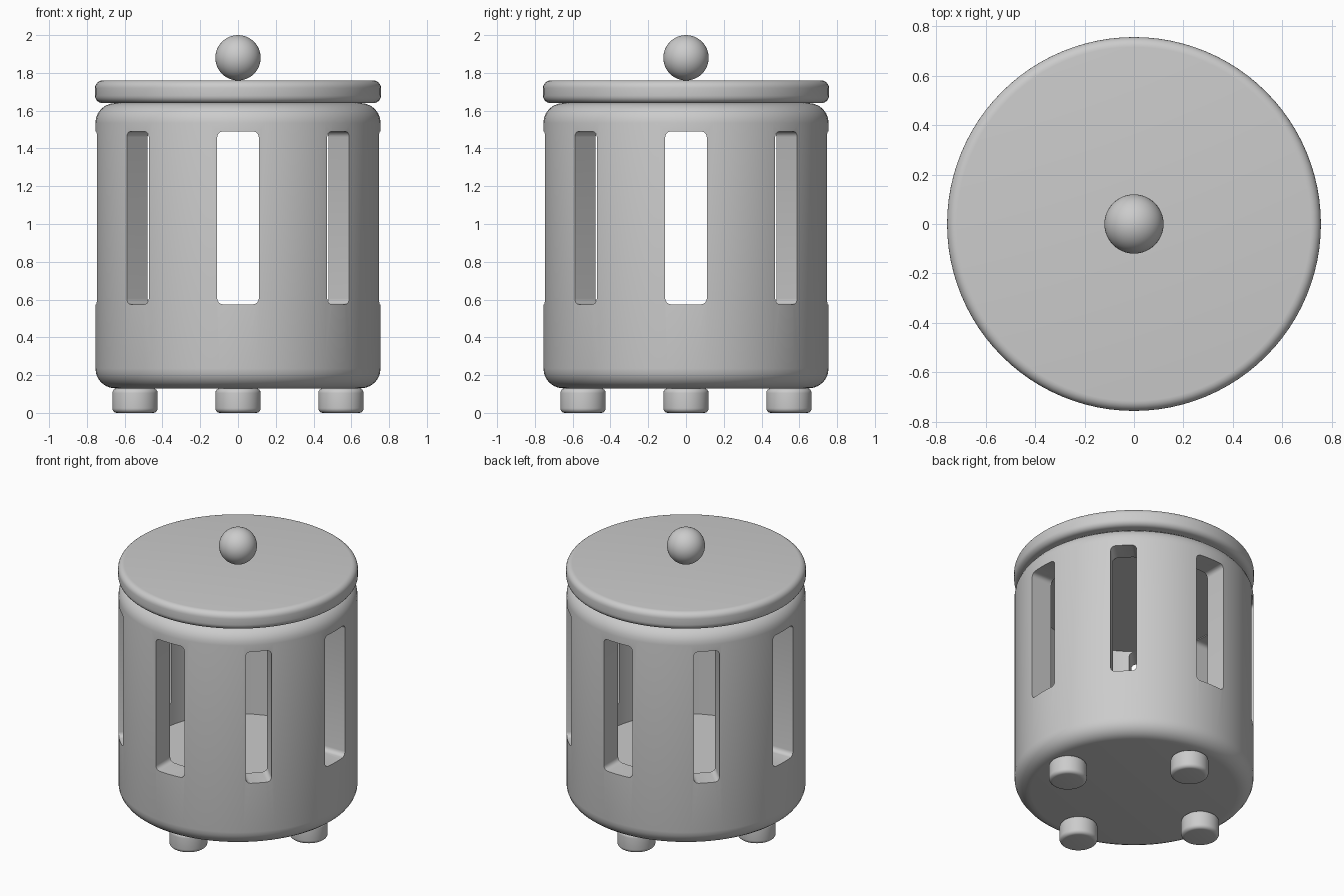
import bpy, math

cube = bpy.data.objects.get("Cube")
if cube:
    bpy.data.objects.remove(cube, do_unlink=True)

grey = bpy.data.materials.new("plain_grey")
grey.use_nodes = True
GREY = (0.6, 0.6, 0.6, 1)
grey.diffuse_color = GREY
grey.node_tree.nodes["Principled BSDF"].inputs["Base Color"].default_value = GREY


def finish(ob, name, angle=35):
    ob.name = name
    ob.data.materials.append(grey)
    bpy.ops.object.shade_smooth_by_angle(angle=math.radians(angle))
    return ob


def apply_modifier(ob, mod):
    bpy.context.view_layer.objects.active = ob
    bpy.ops.object.modifier_apply(modifier=mod.name)


def drum(name, radius, low, high, bevel=0, x=0, y=0, sides=96):
    """Upright cylinder with rounded rims."""
    bpy.ops.mesh.primitive_cylinder_add(vertices=sides, radius=radius, depth=high - low,
                                        location=(x, y, (low + high) / 2))
    ob = bpy.context.object
    if bevel:
        mod = ob.modifiers.new("round_rim", "BEVEL")
        mod.width, mod.segments = bevel, 6
        mod.limit_method, mod.angle_limit = "ANGLE", math.radians(40)
        apply_modifier(ob, mod)
    return finish(ob, name)


def slot_cutter(width, angle):
    """Rounded bar passing right through the body."""
    bpy.ops.mesh.primitive_cube_add(size=1, location=(0, 0, 1.0325), rotation=(0, 0, angle))
    ob = bpy.context.object
    ob.scale = (2, width, 0.915)
    bpy.ops.object.transform_apply(location=False, rotation=False, scale=True)
    mod = ob.modifiers.new("round_corners", "BEVEL")
    mod.width, mod.segments = 0.03, 4
    apply_modifier(ob, mod)
    return finish(ob, "slot_cutter")


def cut(target, cutter):
    mod = target.modifiers.new("cut", "BOOLEAN")
    mod.operation, mod.solver, mod.object = "DIFFERENCE", "EXACT", cutter
    apply_modifier(target, mod)
    bpy.data.objects.remove(cutter, do_unlink=True)


# Hollow body with eight upright slots, the diagonal ones narrower
body = drum("body", 0.755, 0.13, 1.64, 0.105)
cut(body, drum("cavity_cutter", 0.6, 0.43, 1.495))
for i in range(4):
    cut(body, slot_cutter(0.165 if i % 2 else 0.22, i * math.pi / 4))
bpy.ops.object.select_all(action="DESELECT")
body.select_set(True)
bpy.context.view_layer.objects.active = body
bpy.ops.object.shade_smooth_by_angle(angle=math.radians(35))

# Lid and knob
drum("lid", 0.757, 1.64, 1.76, 0.04)
bpy.ops.mesh.primitive_uv_sphere_add(segments=48, ring_count=24, radius=0.12, location=(0, 0, 1.88))
finish(bpy.context.object, "knob")

# Four feet
for i, name in enumerate(("left_foot", "back_foot", "right_foot", "front_foot")):
    a = i * math.pi / 2
    drum(name, 0.12, 0, 0.13, 0.025, 0.545 * math.cos(a), 0.545 * math.sin(a), 48)
